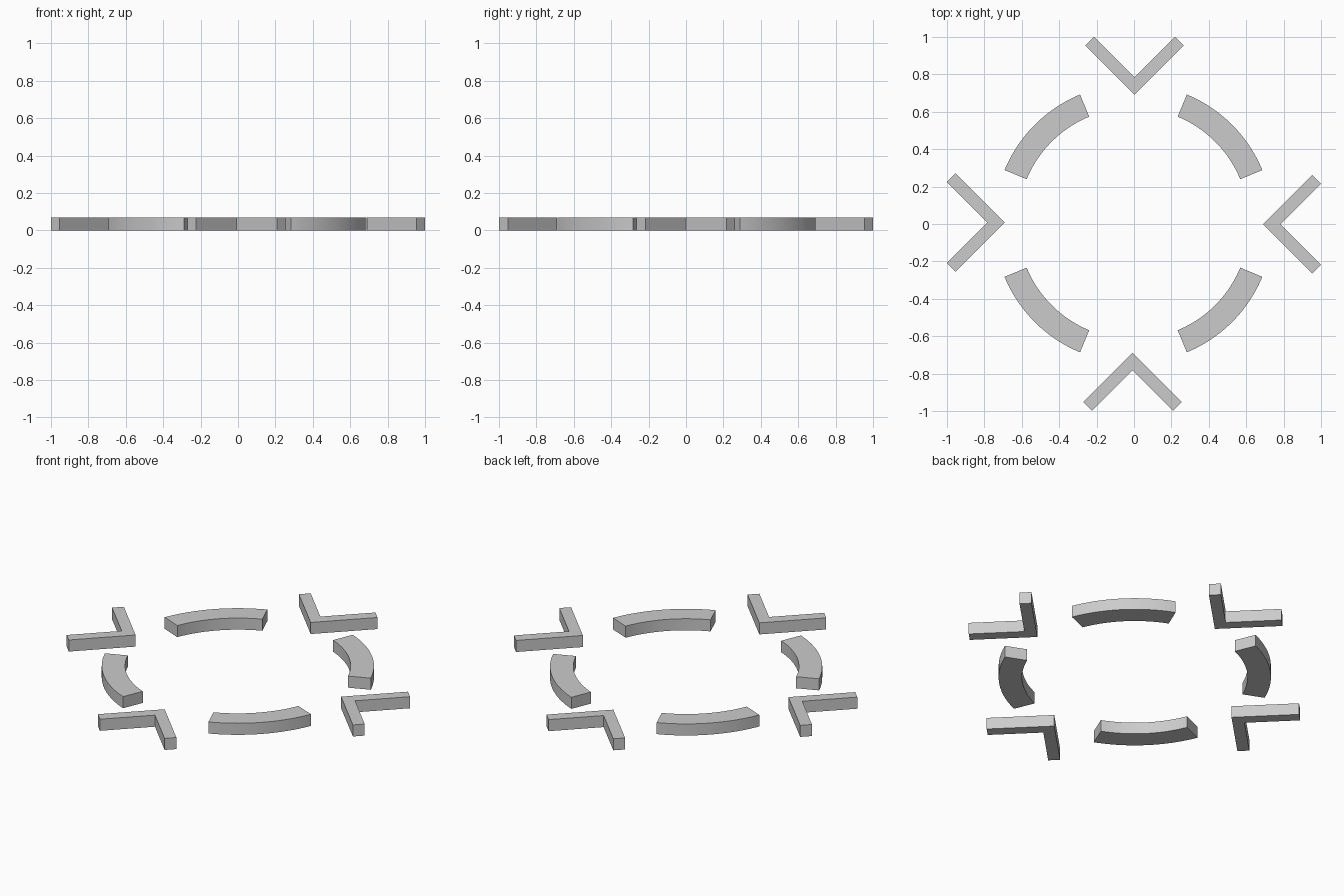
import bpy, bmesh
from math import cos, sin, radians, pi
from mathutils import Matrix

if "Cube" in bpy.data.objects:
    bpy.data.objects.remove(bpy.data.objects["Cube"])

HEIGHT = 0.07


def prism(name, outline, matrix, smooth=False):
    """Extrude a flat outline upward from z = 0."""
    bm = bmesh.new()
    face = bm.faces.new([bm.verts.new(matrix @ p) for p in outline])
    top = bmesh.ops.extrude_face_region(bm, geom=[face])["geom"]
    bmesh.ops.translate(bm, vec=(0, 0, HEIGHT),
                        verts=[g for g in top if isinstance(g, bmesh.types.BMVert)])
    bmesh.ops.recalc_face_normals(bm, faces=bm.faces)
    mesh = bpy.data.meshes.new(name)
    bm.to_mesh(mesh)
    bm.free()
    obj = bpy.data.objects.new(name, mesh)
    bpy.context.collection.objects.link(obj)
    if smooth:
        bpy.ops.object.select_all(action='DESELECT')
        obj.select_set(True)
        bpy.context.view_layer.objects.active = obj
        bpy.ops.object.shade_smooth_by_angle(angle=radians(30))


def as_points(pairs):
    from mathutils import Vector
    return [Vector((x, y, 0)) for x, y in pairs]


# Ring segment outline: 45 degree arc between two radii
R_IN, R_OUT, STEPS = 0.618, 0.746, 24
angles = [radians(22.5 + 45 * i / STEPS) for i in range(STEPS + 1)]
arc = as_points([(R_OUT * cos(a), R_OUT * sin(a)) for a in angles] +
                [(R_IN * cos(a), R_IN * sin(a)) for a in reversed(angles)])

# Chevron outline: tip towards the centre, two arms at 45 degrees
ARM, W = 0.263, 0.0465
chevron = as_points([(0, 0), (ARM, -ARM), (ARM + W, W - ARM), (2 * W, 0),
                     (ARM + W, ARM - W), (ARM, ARM)])

# Tip positions (right, back, left, front)
tips = [(0.6905, -0.001), (0.002, 0.6915), (-0.6905, 0.008), (-0.008, -0.6895)]
sides = ["right", "back", "left", "front"]

for i, (x, y) in enumerate(tips):
    turn = Matrix.Rotation(i * pi / 2, 4, 'Z')
    prism(f"ring_segment_{i + 1}", arc,
          Matrix.Translation((-0.003, 0.003, 0)) @ turn, smooth=True)
    prism(f"chevron_{sides[i]}", chevron, Matrix.Translation((x, y, 0)) @ turn)
